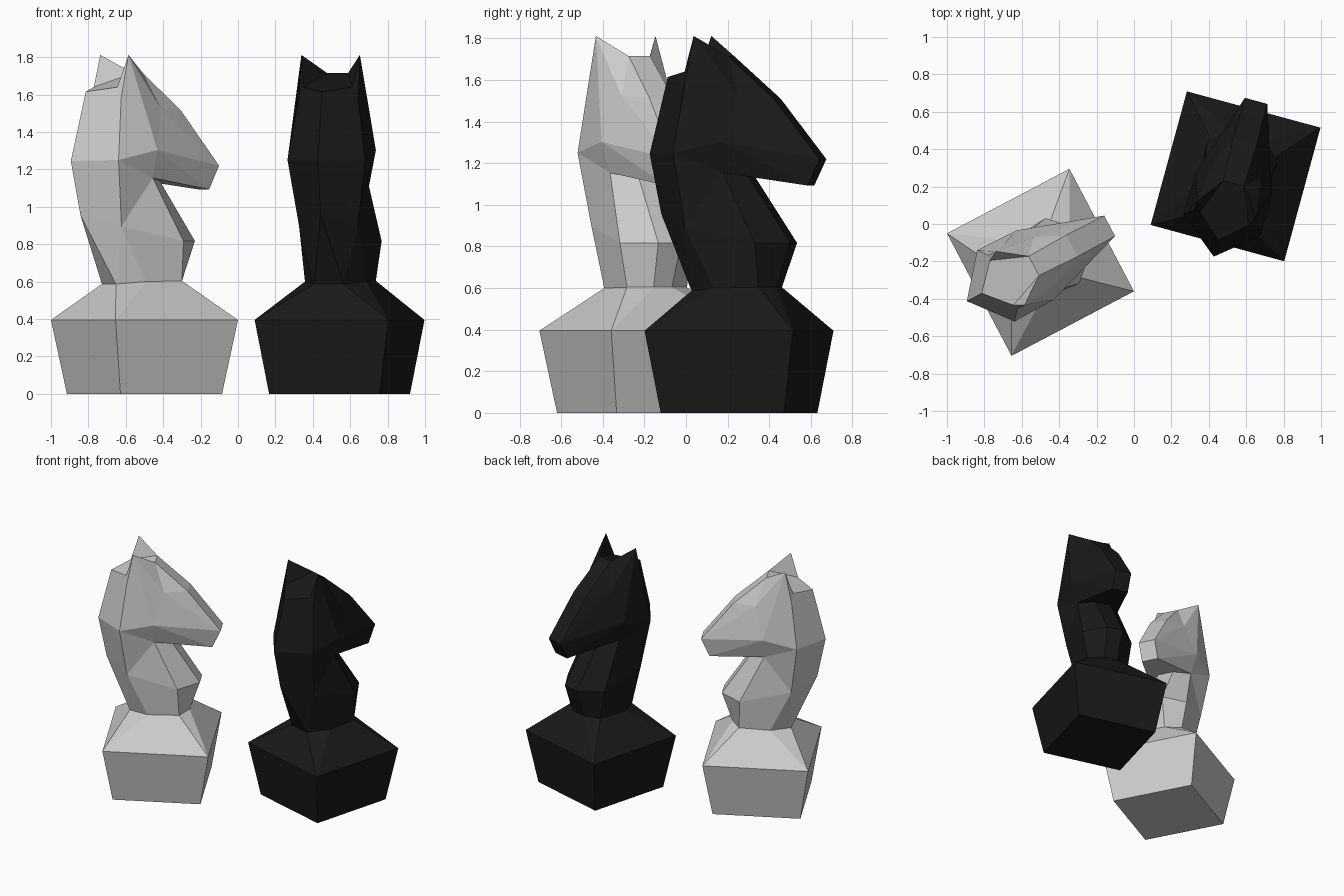
import bpy, bmesh, math

if "Cube" in bpy.data.objects:
    bpy.data.objects.remove(bpy.data.objects["Cube"])

# Half-body corner points of one chess horse: (forward, sideways, up), facing +x
POINTS = dict(
    # plinth: bottom and top corners
    A=(-.307, .307, 0), B=(.307, .307, 0), C=(-.37, .37, .395), D=(.37, .37, .395),
    # foot of the neck
    E=(-.215, .08, .587), F=(-.08, .17, .60), G=(.14, .163, .604), H=(.20, .05, .604),
    # chest ring
    I=(-.387, 0, .955), J=(-.225, .163, .895), K=(.132, .197, .817), L=(.272, .062, .817),
    # nape, cheek and throat
    M=(-.445, 0, 1.245), N=(-.27, .215, 1.25), O=(-.032, .21, 1.303),
    P=(-.035, .162, 1.154), Q=(.06, .06, 1.14),
    # crown and ear
    R=(-.355, 0, 1.615), S=(-.227, .163, 1.58), T=(-.182, .162, 1.812),
    U=(-.235, .135, 1.64), V=(-.04, .058, 1.715),
    # brow, forehead and muzzle
    Z=(.03, .135, 1.525), W=(.19, .065, 1.51), X=(.418, .062, 1.22), Y=(.358, .062, 1.093),
)

# Faces by corner letter; lower case means the mirrored corner
PLINTH = "ABba ACDB AacC BbdD CceE CEF CFGD DGH DHhd"
NECK = "EeI EIJ EJF FJKG GKLH HLlh IMNJ JNP NOP JPK KPQL LQql"
HEAD = "MRSN NSTO RSU SUT UTV RUVvu TVZ VWZ TZO ZWX ZXO VWwv WXxw OXY XxyY OYP PYQ YyqQ"


def horse_piece(name, location, angle, color=None):
    bm = bmesh.new()
    verts = {}
    for key, (s, t, z) in POINTS.items():
        verts[key] = bm.verts.new((s, -t, z))
        verts[key.lower()] = bm.verts.new((s, t, z)) if t else verts[key]
    made = set()
    for word in (PLINTH + " " + NECK + " " + HEAD).split():
        for side in (word, word.swapcase()):
            corners = [verts[c] for c in side]
            if frozenset(corners) not in made:
                made.add(frozenset(corners))
                bm.faces.new(corners)
    bmesh.ops.recalc_face_normals(bm, faces=bm.faces[:])
    mesh = bpy.data.meshes.new(name)
    bm.to_mesh(mesh)
    bm.free()
    if color:
        mat = bpy.data.materials.new(name + "_paint")
        mat.diffuse_color = color
        mat.use_nodes = True
        mat.node_tree.nodes["Principled BSDF"].inputs["Base Color"].default_value = mat.diffuse_color
        mesh.materials.append(mat)
    obj = bpy.data.objects.new(name, mesh)
    obj.location = location
    obj.rotation_euler.z = math.radians(angle)
    bpy.context.collection.objects.link(obj)
    return obj


# Light piece and dark piece
horse_piece("light_horse_piece", (-.5, -.205, 0), 27.8)
horse_piece("dark_horse_piece", (.543, .255, 0), 74.8, (.01, .01, .01, 1))
